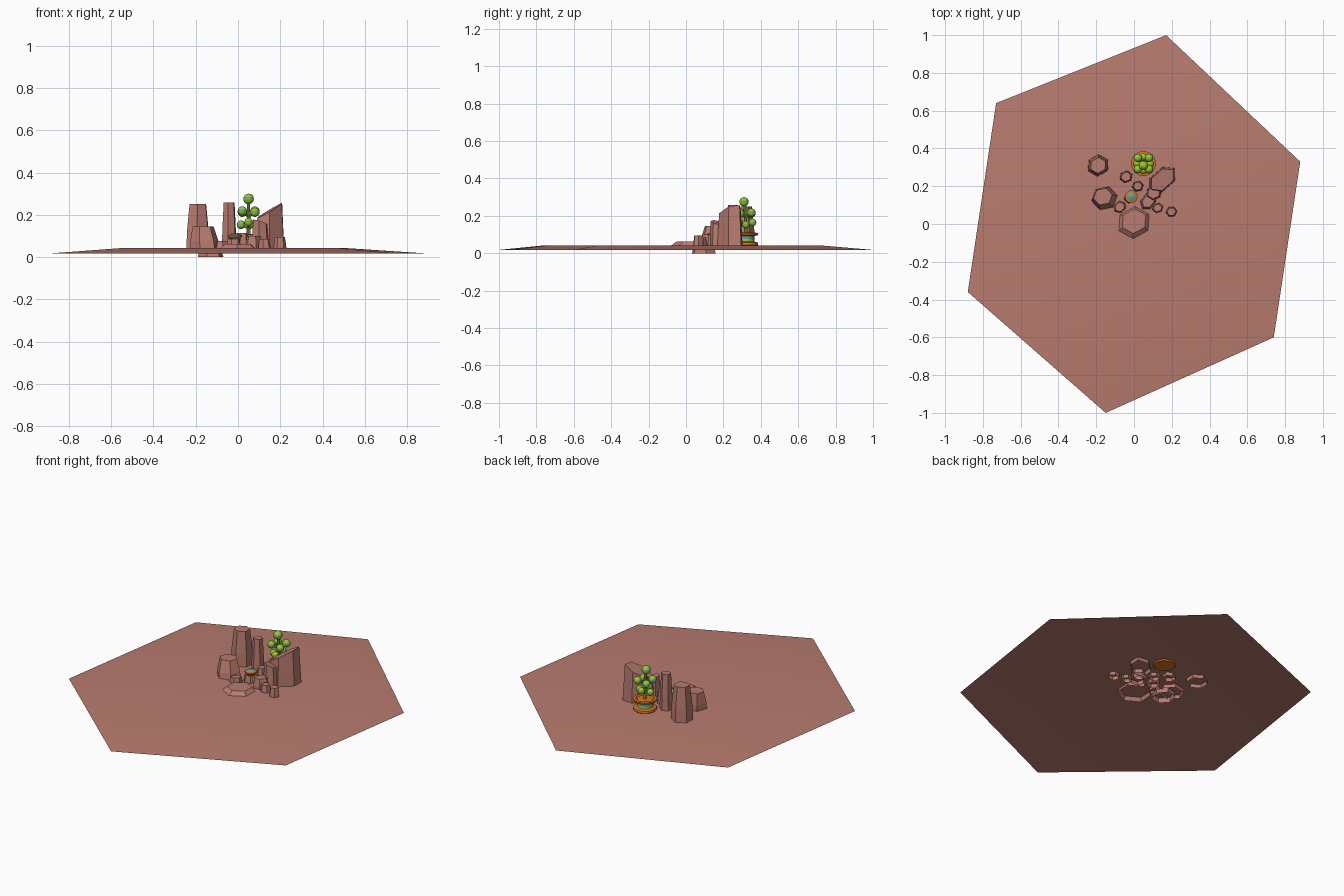
import bpy, bmesh, math
from mathutils import Vector

if "Cube" in bpy.data.objects:
    bpy.data.objects.remove(bpy.data.objects["Cube"])


def mat(name, c):
    m = bpy.data.materials.new(name)
    m.diffuse_color = (*c, 1)
    m.use_nodes = True
    m.node_tree.nodes["Principled BSDF"].inputs["Base Color"].default_value = m.diffuse_color
    return m


CLAY = mat("clay pink", (0.48, 0.20, 0.16))
LIME = mat("lime green", (0.31, 0.56, 0.03))
TEAL = mat("muted teal", (0.13, 0.36, 0.30))
ORANGE = mat("burnt orange", (0.68, 0.17, 0.02))


def make(name, bm, *mats):
    me = bpy.data.meshes.new(name)
    bm.to_mesh(me)
    bm.free()
    ob = bpy.data.objects.new(name, me)
    bpy.context.collection.objects.link(ob)
    for m in mats:
        me.materials.append(m)
    return ob


def smooth(ob, angle=40):
    bpy.ops.object.select_all(action='DESELECT')
    ob.select_set(True)
    bpy.context.view_layer.objects.active = ob
    bpy.ops.object.shade_smooth_by_angle(angle=math.radians(angle))


# Thin hexagonal desert ground: raised centre, sloping rim, open underneath
outer = [(0.17, 1.0), (-0.73, 0.64), (-0.88, -0.36), (-0.15, -1.0), (0.74, -0.60), (0.88, 0.33)]
inner = [(0.09, 0.72), (-0.46, 0.50), (-0.56, -0.34), (-0.10, -0.76), (0.48, -0.47), (0.52, 0.31)]
bm = bmesh.new()
o = [bm.verts.new((x, y, 0.018)) for x, y in outer]
i = [bm.verts.new((x, y, 0.042)) for x, y in inner]
for k in range(6):
    n = (k + 1) % 6
    bm.faces.new((o[k], o[n], i[n], i[k]))
bm.faces.new((i[5], i[0], i[1]))
bm.faces.new(i[1:])
smooth(make("desert_ground", bm, CLAY))


# Six-sided tapered rock; tilt = (dz/dx, dz/dy) slopes the top
def rock(name, x, y, rx, ry, top, taper=0.78, turn=0.0, tilt=(0, 0), base=0.02, shift=(0, 0)):
    bm = bmesh.new()
    rings = []
    for s, z, d in ((1, base, 0), (0.94, base + (top - base) * 0.45, 0.4), (taper, top, 1)):
        ring = []
        for k in range(6):
            a = k * math.pi / 3
            px, py = rx * s * math.cos(a), ry * s * math.sin(a)
            qx = px * math.cos(turn) - py * math.sin(turn)
            qy = px * math.sin(turn) + py * math.cos(turn)
            zz = z + (tilt[0] * qx + tilt[1] * qy if d == 1 else 0)
            ring.append(bm.verts.new((x + qx + shift[0] * d, y + qy + shift[1] * d, zz)))
        rings.append(ring)
    for a, b in zip(rings, rings[1:]):
        for k in range(6):
            n = (k + 1) % 6
            bm.faces.new((a[k], a[n], b[n], b[k]))
    bm.faces.new(rings[-1])
    make(name, bm, CLAY)


rock("tall_rock_left", -0.19, 0.31, 0.062, 0.058, 0.25, 0.72, 0.5)
rock("squat_rock_left", -0.155, 0.135, 0.072, 0.066, 0.145, 0.7, 0.2, shift=(-0.01, 0.01))
rock("buried_rock_foot", -0.13, 0.095, 0.062, 0.068, 0.03, 0.95, 0.2, base=0.0)
rock("tall_rock_middle", -0.042, 0.25, 0.037, 0.034, 0.258, 0.75, 0.4)
rock("wedge_rock_right", 0.15, 0.235, 0.092, 0.058, 0.22, 0.85, 0.72, tilt=(0.55, 0.1))
rock("slab_rock_front", 0.0, 0.0, 0.10, 0.092, 0.062, 0.7, 0.5, shift=(0.0, 0.015))
rock("pebble_rock_right", 0.198, 0.065, 0.032, 0.03, 0.095, 0.75, 0.1)
rock("small_rock_a", 0.075, 0.12, 0.052, 0.04, 0.10, 0.75, 0.9)
rock("small_rock_b", 0.105, 0.165, 0.045, 0.04, 0.165, 0.8, 0.4, tilt=(-0.3, -0.2))
rock("small_rock_c", 0.125, 0.085, 0.032, 0.028, 0.085, 0.75, 0.3)
rock("small_rock_d", -0.075, 0.09, 0.038, 0.032, 0.075, 0.75, 0.7)
rock("small_rock_e", 0.02, 0.20, 0.032, 0.03, 0.115, 0.75, 0.2)
rock("fire_stone", -0.02, 0.14, 0.036, 0.034, 0.085, 0.8, 0.2)


# Lathe: profile of (radius, height), a colour index for each band
def lathe(name, x, y, prof, cols, mats, n=16):
    bm = bmesh.new()
    rings = [[bm.verts.new((x + r * math.cos(2 * math.pi * k / n),
                            y + r * math.sin(2 * math.pi * k / n), z)) for k in range(n)]
             for r, z in prof]
    for a, b, c in zip(rings, rings[1:], cols):
        for k in range(n):
            m = (k + 1) % n
            bm.faces.new((a[k], a[m], b[m], b[k])).material_index = c
    bm.faces.new(rings[-1]).material_index = cols[-1]
    bm.faces.new(rings[0][::-1]).material_index = cols[0]
    smooth(make(name, bm, *mats))


# Planter with two orange rims, and the small orange and teal dish on the stone
PX, PY = 0.05, 0.32
lathe("plant_pot", PX, PY,
      [(0.058, 0.035), (0.066, 0.045), (0.064, 0.057), (0.046, 0.062), (0.044, 0.075), (0.046, 0.092),
       (0.064, 0.097), (0.066, 0.108), (0.052, 0.110), (0.045, 0.104)],
      [0, 0, 0, 1, 2, 0, 0, 0, 0], (ORANGE, LIME, TEAL))
lathe("small_dish", -0.015, 0.145,
      [(0.022, 0.08), (0.027, 0.092), (0.034, 0.096), (0.034, 0.104), (0.022, 0.106), (0.012, 0.112)],
      [1, 1, 0, 0, 1], (ORANGE, TEAL), 12)


# Stalk joining two points
def stalk(name, p, q, r):
    p, q = Vector(p), Vector(q)
    bm = bmesh.new()
    bmesh.ops.create_cone(bm, cap_ends=True, segments=8, radius1=r, radius2=r * 0.8, depth=(q - p).length)
    ob = make(name, bm, LIME)
    ob.rotation_mode = 'QUATERNION'
    ob.rotation_quaternion = (q - p).to_track_quat('Z', 'Y')
    ob.location = (p + q) / 2
    smooth(ob)


# Round leaves with a thin teal equator
def ball(name, p, r):
    bm = bmesh.new()
    bmesh.ops.create_uvsphere(bm, u_segments=16, v_segments=10, radius=r)
    for f in bm.faces:
        f.material_index = 1 if 0 < f.calc_center_median().z < 0.33 * r else 0
    ob = make(name, bm, LIME, TEAL)
    ob.location = p
    smooth(ob, 60)


stalk("plant_stem", (PX, PY, 0.10), (PX, PY - 0.005, 0.28), 0.009)
ball("leaf_ball_top", (PX, PY - 0.01, 0.275), 0.025)
for k in range(4):
    a = math.radians(45 + 90 * k)
    hi = (PX + 0.042 * math.cos(a), PY + 0.042 * math.sin(a), 0.218 - 0.006 * (k % 2))
    lo = (PX + 0.036 * math.cos(a + 0.78), PY + 0.036 * math.sin(a + 0.78), 0.165 - 0.012 * (k % 2))
    for tag, p, r, z0 in (("upper", hi, 0.022, 0.19), ("lower", lo, 0.02, 0.135)):
        stalk(f"{tag}_twig_{k}", (PX, PY, z0), p, 0.006)
        ball(f"{tag}_leaf_ball_{k}", p, r)
